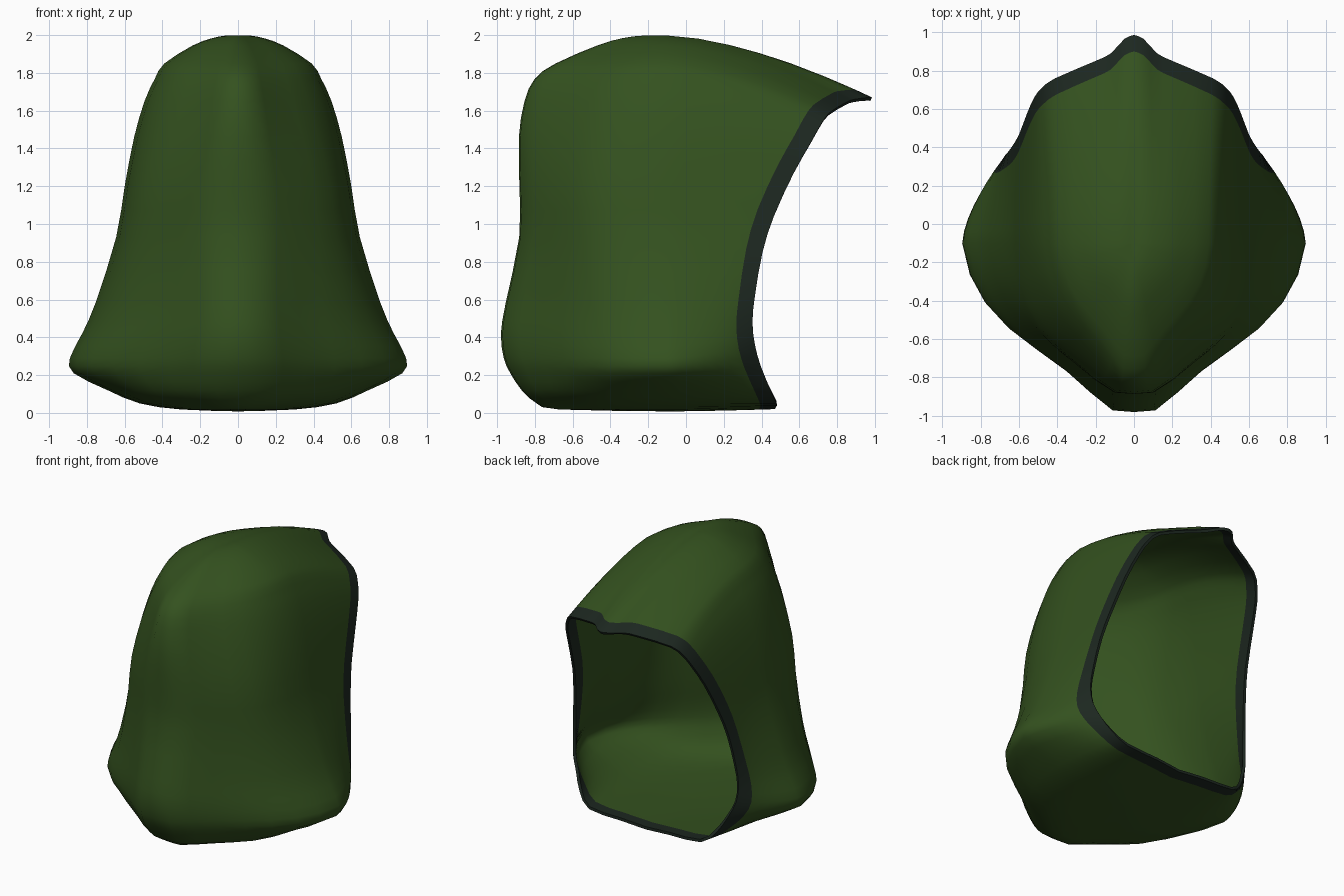
import bpy, bmesh, math
from mathutils import Vector

if "Cube" in bpy.data.objects:
    bpy.data.objects.remove(bpy.data.objects["Cube"])

def material(name, rgb):
    m = bpy.data.materials.new(name)
    m.diffuse_color = (*rgb, 1)
    m.use_nodes = True
    m.node_tree.nodes["Principled BSDF"].inputs["Base Color"].default_value = m.diffuse_color
    return m

# Rows from crown to base:
# half width, height, front depth, then the point on the opening (x, y, z)
ROWS = [
    (0.00, 1.994, -0.10, 0.00, 0.985, 1.67),
    (0.06, 1.998, -0.22, 0.05, 0.965, 1.67),
    (0.14, 1.983, -0.34, 0.12, 0.89, 1.66),
    (0.24, 1.945, -0.47, 0.20, 0.85, 1.645),
    (0.39, 1.850, -0.69, 0.41, 0.76, 1.59),
    (0.44, 1.770, -0.80, 0.48, 0.71, 1.52),
    (0.495, 1.650, -0.855, 0.52, 0.66, 1.43),
    (0.55, 1.460, -0.885, 0.56, 0.57, 1.27),
    (0.60, 1.200, -0.882, 0.60, 0.465, 1.04),
    (0.645, 0.930, -0.883, 0.635, 0.405, 0.85),
    (0.755, 0.580, -0.955, 0.665, 0.365, 0.62),
    (0.825, 0.420, -0.98, 0.675, 0.352, 0.48),
    (0.89, 0.290, -0.965, 0.665, 0.365, 0.36),
    (0.87, 0.210, -0.93, 0.62, 0.395, 0.25),
    (0.69, 0.120, -0.87, 0.56, 0.44, 0.14),
    (0.52, 0.050, -0.79, 0.455, 0.478, 0.05),
    (0.30, 0.018, -0.67, 0.20, 0.478, 0.035),
    (0.00, 0.008, -0.10, 0.00, 0.47, 0.02),
]
# Plan outline of the front half: fraction of width, fraction of depth
FRONT = [(0, 1), (.13, .99), (.26, .885), (.4, .76), (.57, .635), (.73, .51),
         (.865, .36), (.955, .19), (1, 0)]
MID_Y = -0.1
TRIM = 0.086

def refine(rows):
    """Insert one smooth in-between row after each row."""
    out = []
    for i in range(len(rows) - 1):
        a, b = rows[max(i - 1, 0)], rows[i]
        c, d = rows[i + 1], rows[min(i + 2, len(rows) - 1)]
        out.append(b)
        out.append([(9 * (q + r) - p - s) / 16 for p, q, r, s in zip(a, b, c, d)])
    return out + [rows[-1]]

def fullness(z):
    """Rounder plan at the waist and around the lower edge."""
    return 0.11 * math.exp(-((z - 1.1) / 0.45) ** 2) + 0.09 * math.exp(-((z - 0.08) / 0.09) ** 2)

def row_points(w, z, front, rx, ry, rz):
    k = fullness(z)
    pts = []
    for a, b in FRONT:
        a, b = a + k * 4 * a * (1 - a), b + 0.5 * k * 4 * b * (1 - b)
        pts.append(Vector((w * a, MID_Y + (front - MID_Y) * b, z)))
    trim_t = 1 - TRIM / (ry - MID_Y)
    for t in [trim_t * n / 6 for n in range(1, 7)] + [1]:
        s = t ** 1.6
        pts.append(Vector((w + (rx - w) * s, MID_Y + (ry - MID_Y) * t, z + (rz - z) * s)))
    return pts

# Half of the hood shell, with the last column forming the trim band
bm = bmesh.new()
grid = [[bm.verts.new(p) for p in row_points(*r)] for r in refine(ROWS)]
last = len(grid[0]) - 2
for i in range(len(grid) - 1):
    for j in range(last + 1):
        f = bm.faces.new((grid[i][j], grid[i + 1][j], grid[i + 1][j + 1], grid[i][j + 1]))
        f.material_index = 1 if j == last else 0
        f.smooth = True
bmesh.ops.remove_doubles(bm, verts=bm.verts, dist=0.0005)
mesh = bpy.data.meshes.new("hood")
bm.to_mesh(mesh)
bm.free()
mesh.materials.append(material("moss green cloth", (0.034, 0.083, 0.0135)))
mesh.materials.append(material("dark grey trim", (0.012, 0.0205, 0.0145)))
hood = bpy.data.objects.new("hood", mesh)
bpy.context.collection.objects.link(hood)

# Mirror to the other side and give the cloth thickness
hood.modifiers.new("mirror", 'MIRROR').use_axis[0] = True
solid = hood.modifiers.new("thickness", 'SOLIDIFY')
solid.thickness = 0.02
solid.offset = -1
bpy.context.view_layer.objects.active = hood
hood.select_set(True)
for name in ("mirror", "thickness"):
    bpy.ops.object.modifier_apply(modifier=name)
bpy.ops.object.shade_smooth_by_angle(angle=1.1)
